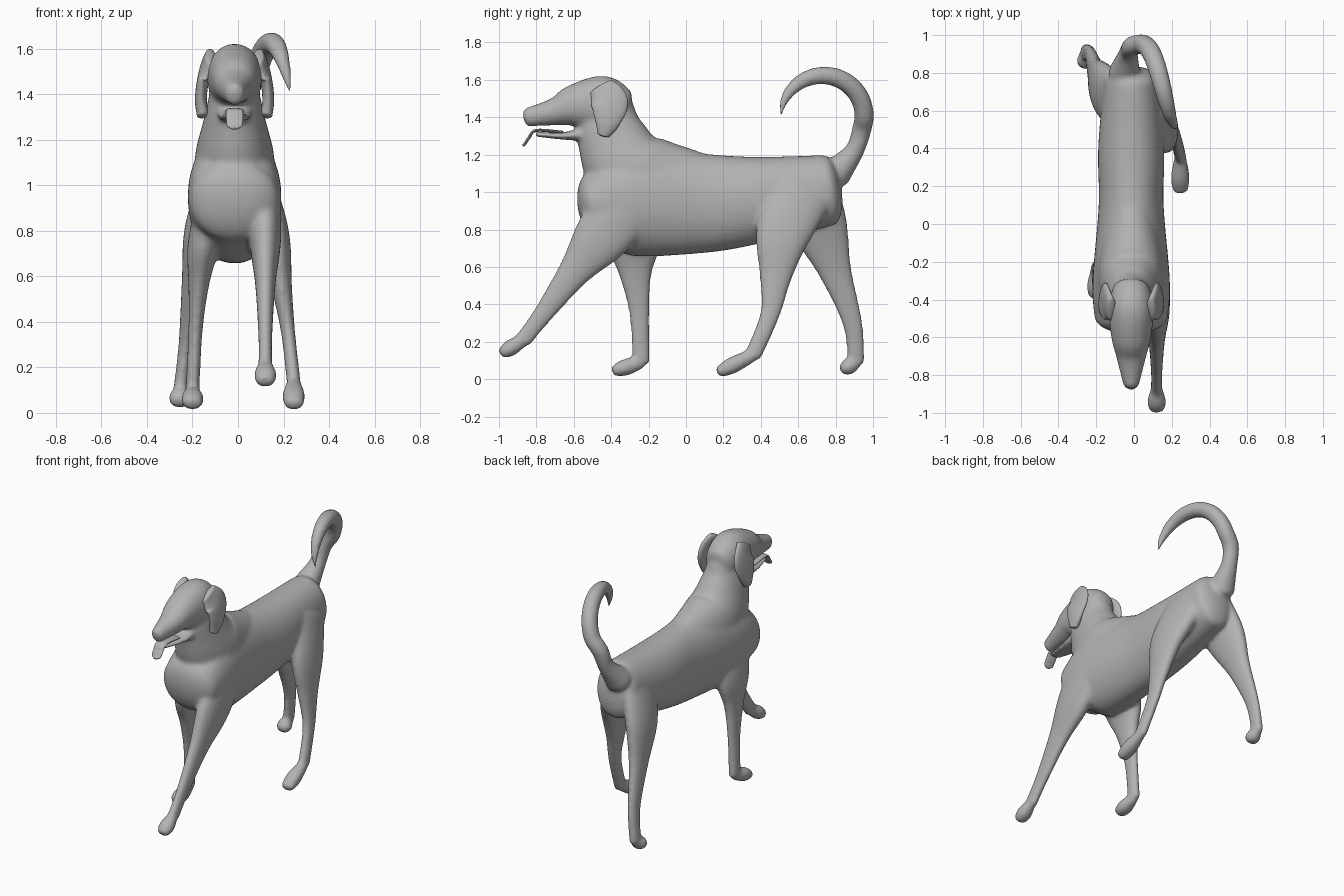
import bpy, bmesh
from math import sin, cos, pi, copysign
from mathutils import Vector

old = bpy.data.objects.get("Cube")
if old:
    bpy.data.objects.remove(old)

shade = (.45, .45, .45, 1)
grey = bpy.data.materials.new("plain grey")
grey.use_nodes = True
grey.diffuse_color = shade
grey.node_tree.nodes["Principled BSDF"].inputs["Base Color"].default_value = shade

MIDDLE = -.015  # the trunk and head sit slightly off centre


def spline(rings, steps=6):
    """Smooth curve through rings of (x, y, z, half_width, half_depth)."""
    points = [Vector(ring) for ring in rings]
    padded = [points[0], *points, points[-1]]
    path = []
    for before, start, end, after in zip(padded, padded[1:], padded[2:], padded[3:]):
        leave, arrive = (end - before) / 2, (after - start) / 2
        for step in range(steps):
            t = step / steps
            ease = t * t * (3 - 2 * t)
            path.append(start.lerp(end, ease) + leave * t * (1 - t) ** 2
                        - arrive * t * t * (1 - t))
    return path + [points[-1]]


def rounded_end(tip, neighbour, steps=5):
    """Shrinking rings that close a path with a shallow dome."""
    outward = Vector(tip[:3]) - Vector(neighbour[:3])
    outward = outward.normalized() * min(tip[3], tip[4]) / 2
    rings = []
    for step in range(1, steps + 1):
        angle = pi / 2 * step / (steps + .3)
        place = Vector(tip[:3]) + outward * sin(angle)
        rings.append(Vector((*place, tip[3] * cos(angle), tip[4] * cos(angle))))
    return rings


def loft(bm, rings, sides=36, power=.95):
    """Skin oval sections along a path; half_width is measured along x."""
    path = spline(rings)
    path = rounded_end(path[0], path[1])[::-1] + path + rounded_end(path[-1], path[-2])
    loops = []
    for ring, behind, ahead in zip(path, path[:1] + path, path[1:] + path[-1:]):
        tangent = (Vector(ahead[:3]) - Vector(behind[:3])).normalized()
        across = Vector((1, 0, 0))
        across = (across - tangent * across.dot(tangent)).normalized()
        up = tangent.cross(across)
        loop = []
        for k in range(sides):
            angle = 2 * pi * k / sides
            u, v = [copysign(abs(f) ** power, f) for f in (cos(angle), sin(angle))]
            place = Vector(ring[:3]) + across * u * ring[3] + up * v * ring[4]
            loop.append(bm.verts.new(place))
        loops.append(loop)
    for low, high in zip(loops, loops[1:]):
        for k in range(sides):
            bm.faces.new((low[k - 1], low[k], high[k], high[k - 1]))
    bm.faces.new(loops[0])
    bm.faces.new(loops[-1])


def centred_loft(bm, rings):
    loft(bm, [(MIDDLE, *ring) for ring in rings])


def leg(bm, hip_x, foot_x, joints, toe):
    """Taper a limb from hip to ankle, then add a paw that swells to the toes."""
    rings = []
    for i, (joint, width) in enumerate(zip(joints, (.07, .068, .045, .031, .031))):
        t = i / (len(joints) - 1)
        x = hip_x + (foot_x - hip_x) * t ** .6
        rings.append((x, *joint, width, width * (2.4 - .9 * t)))
    loft(bm, rings)
    ankle, tip = Vector((foot_x, *joints[-1])), Vector((foot_x, *toe))
    loft(bm, [(*ankle, .03, .035), (*ankle.lerp(tip, .6), .05, .045), (*tip, .042, .032)])


def finish(name, bm):
    bmesh.ops.recalc_face_normals(bm, faces=bm.faces)
    mesh = bpy.data.meshes.new(name)
    bm.to_mesh(mesh)
    bm.free()
    mesh.materials.append(grey)
    for face in mesh.polygons:
        face.use_smooth = True
    part = bpy.data.objects.new(name, mesh)
    bpy.context.collection.objects.link(part)
    return part


body = bmesh.new()

# Trunk, from chest to rump
centred_loft(body, [(-.49, .93, .195, .18), (-.3, .95, .205, .29), (.1, .94, .172, .265),
                    (.4, .96, .175, .23), (.76, 1.01, .145, .19)])
# Neck, from withers to skull
centred_loft(body, [(.02, .98, .14, .24), (-.28, 1.1, .175, .235), (-.4, 1.3, .132, .185),
                    (-.43, 1.45, .1, .15)])
# Skull and muzzle
centred_loft(body, [(-.35, 1.44, .1, .12), (-.45, 1.47, .12, .152), (-.6, 1.46, .105, .115),
                    (-.7, 1.43, .08, .075), (-.85, 1.4, .042, .05)])
# Lower jaw
centred_loft(body, [(-.5, 1.32, .08, .05), (-.65, 1.3, .07, .02), (-.8, 1.31, .042, .014)])

# Left front leg reaches forward, right front leg stands
leg(body, .12, .12, [(-.33, .92), (-.46, .75), (-.6, .57), (-.77, .34), (-.87, .21)], (-.98, .14))
leg(body, -.12, -.2, [(-.3, .9), (-.28, .72), (-.27, .56), (-.25, .35), (-.24, .09)], (-.38, .045))
# Left hind leg steps forward, right hind leg trails
leg(body, .09, .245, [(.62, 1), (.52, .78), (.48, .55), (.45, .35), (.36, .13)], (.18, .04))
leg(body, -.1, -.255, [(.65, 1), (.72, .8), (.8, .57), (.89, .3), (.91, .09)], (.84, .05))

# Tail curls in an arc that drifts to the left and thins to a tip
tail = [(-.05, .8, 1.1, .085, .085), (-.03, .9, 1.22, .052, .052)]
arc_steps = 10
for step in range(arc_steps + 1):
    t = step / arc_steps
    angle = pi * (1.1 * t - .1)
    reach = .21 + .025 * t
    thick = .046 * (1 - t ** 4) + .006
    tail.append((.24 * t ** .7 - .01, .74 + reach * cos(angle), 1.4 + reach * sin(angle),
                 thick, thick))
loft(body, tail)

# Fuse the limbs into one soft skin
dog = finish("dog_body", body)
fuse = dog.modifiers.new("fuse", 'REMESH')
fuse.mode = 'VOXEL'
fuse.voxel_size = .011
fuse.use_smooth_shade = True
soften = dog.modifiers.new("soften", 'SMOOTH')
soften.iterations = 14

# Hanging ears
for name, side in (("left_ear", 1), ("right_ear", -1)):
    ear = bmesh.new()
    flap = [(.105, -.45, 1.56, .07), (.135, -.41, 1.48, .1), (.148, -.42, 1.38, .07),
            (.14, -.44, 1.31, .035)]
    loft(ear, [(MIDDLE + side * x, y, z, .026, depth) for x, y, z, depth in flap])
    finish(name, ear)

# Lolling tongue with a rounded tip
tongue = bmesh.new()
droop = [(-.66, 1.32, .04), (-.8, 1.33, .038), (-.84, 1.29, .037), (-.86, 1.26, .033),
         (-.87, 1.25, .015)]
centred_loft(tongue, [(*point, .008) for point in droop])
finish("tongue", tongue)
